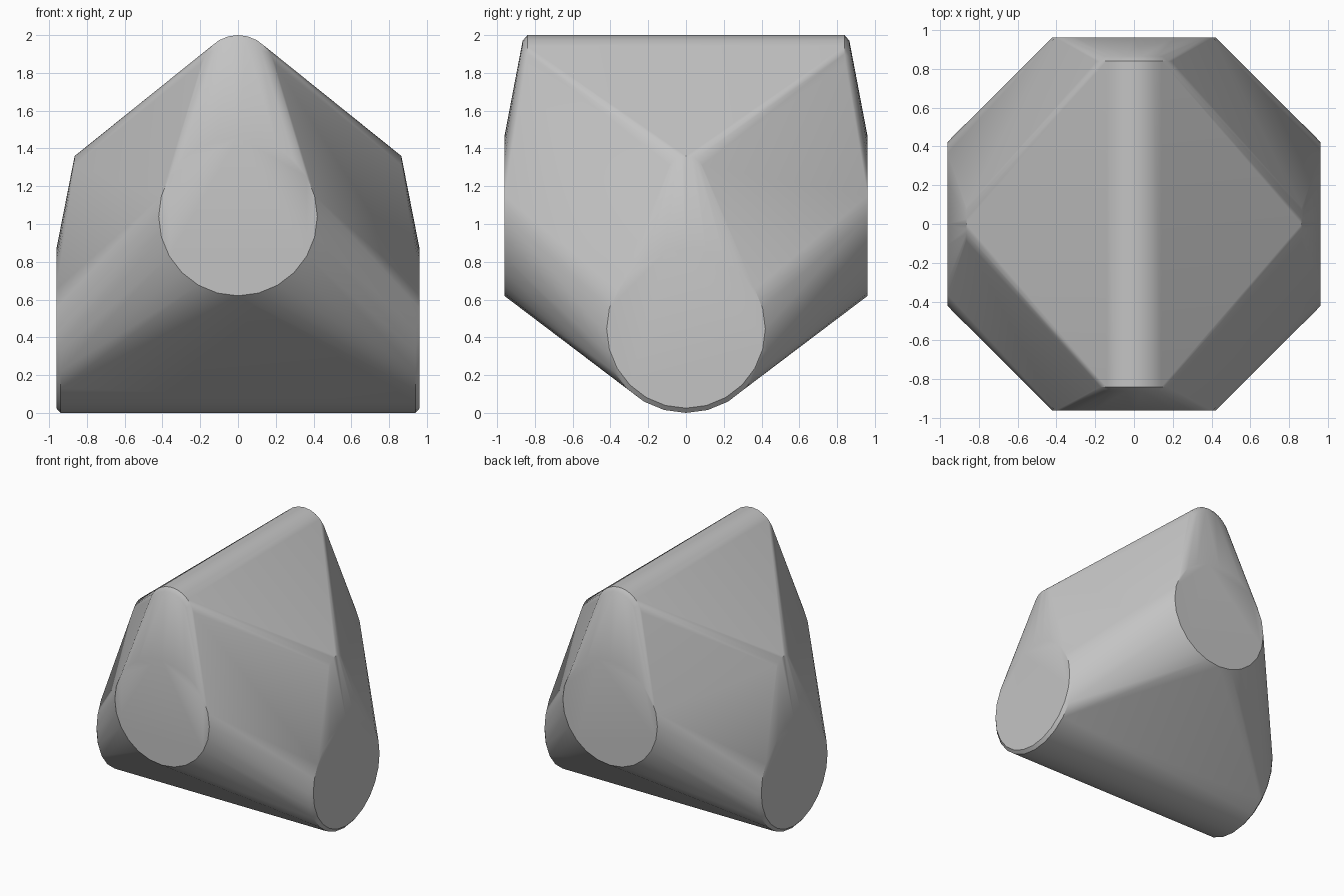
import bpy, bmesh
from math import sin, cos, pi, radians

cube = bpy.data.objects.get("Cube")
if cube:
    bpy.data.objects.remove(cube, do_unlink=True)

SIDES = 24


def add_ring(bm, axis, offset, height, radius):
    """Two matching upright rings, at plus and minus offset on the axis."""
    for sign in (-1, 1):
        for i in range(SIDES):
            a = 2 * pi * i / SIDES
            across, z = radius * sin(a), height + radius * cos(a)
            along = sign * offset
            bm.verts.new((along, across, z) if axis == "x" else (across, along, z))


# Single grey material
grey = bpy.data.materials.new("plain grey")
grey.use_nodes = True
colour = (0.55, 0.55, 0.55, 1)
grey.diffuse_color = colour
grey.node_tree.nodes["Principled BSDF"].inputs["Base Color"].default_value = colour

bm = bmesh.new()
# Round end faces on front and back
add_ring(bm, "y", 0.962, 1.04, 0.42)
# Top ridge with a small bevel at each end
add_ring(bm, "y", 0.84, 1.8, 0.2)
add_ring(bm, "y", 0.865, 1.8, 0.17)
# Round end faces on left and right, with the bevelled bottom roll
add_ring(bm, "x", 0.962, 0.445, 0.42)
add_ring(bm, "x", 0.94, 0.445, 0.445)
# Small rounded shoulders above the side faces
add_ring(bm, "x", 0.865, 1.26, 0.1)

# Stretch one skin over all the rings
hull = bmesh.ops.convex_hull(bm, input=bm.verts[:])
spare = set(hull["geom_interior"]) | set(hull["geom_unused"])
bmesh.ops.delete(bm, geom=[v for v in spare if isinstance(v, bmesh.types.BMVert)],
                 context="VERTS")
bmesh.ops.dissolve_limit(bm, angle_limit=radians(0.5), verts=bm.verts[:], edges=bm.edges[:])
bmesh.ops.recalc_face_normals(bm, faces=bm.faces[:])

mesh = bpy.data.meshes.new("rounded_solid")
bm.to_mesh(mesh)
bm.free()
mesh.materials.append(grey)
solid = bpy.data.objects.new("rounded_solid", mesh)
bpy.context.collection.objects.link(solid)

# Smooth the rolls and keep the end faces crisp
bpy.ops.object.select_all(action="DESELECT")
solid.select_set(True)
bpy.context.view_layer.objects.active = solid
bpy.ops.object.shade_smooth_by_angle(angle=radians(30))
